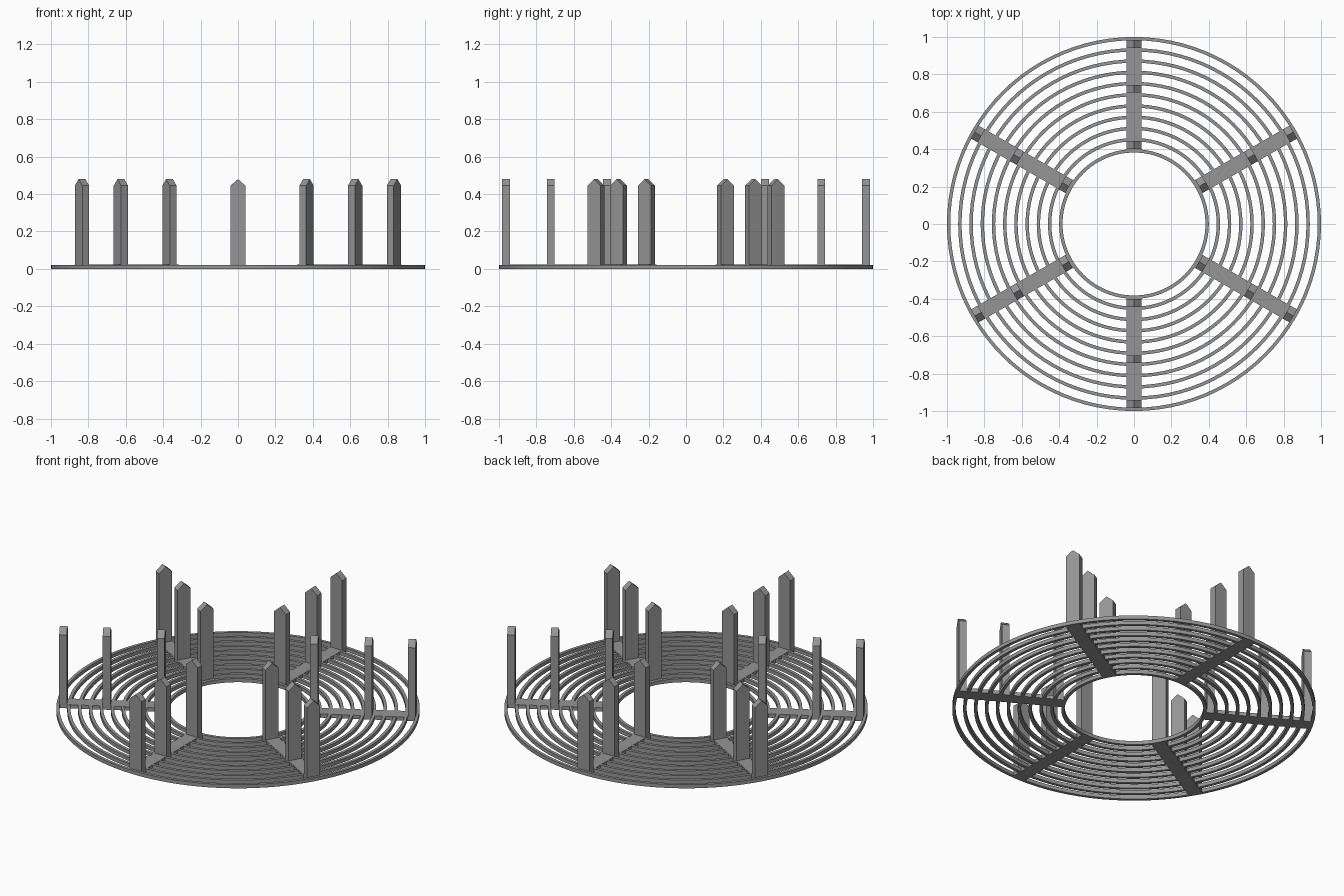
import bpy, bmesh, math
from mathutils import Matrix

if "Cube" in bpy.data.objects:
    bpy.data.objects.remove(bpy.data.objects["Cube"])

metal = bpy.data.materials.new("grey_metal")
metal.diffuse_color = (0.3, 0.3, 0.3, 1)
metal.use_nodes = True
metal.node_tree.nodes["Principled BSDF"].inputs["Base Color"].default_value = metal.diffuse_color


def add_object(name, bm):
    bmesh.ops.recalc_face_normals(bm, faces=bm.faces)
    mesh = bpy.data.meshes.new(name)
    bm.to_mesh(mesh)
    bm.free()
    mesh.materials.append(metal)
    obj = bpy.data.objects.new(name, mesh)
    bpy.context.collection.objects.link(obj)
    return obj


def ring(name, outer, width, height, sides=96):
    # Square section spun around the vertical axis
    bm = bmesh.new()
    section = [(outer - width, 0), (outer, 0), (outer, height), (outer - width, height)]
    loops = []
    for i in range(sides):
        a = 2 * math.pi * i / sides
        loops.append([bm.verts.new((r * math.cos(a), r * math.sin(a), z)) for r, z in section])
    for i in range(sides):
        p, q = loops[i], loops[(i + 1) % sides]
        for k in range(4):
            n = (k + 1) % 4
            bm.faces.new((p[k], q[k], q[n], p[n]))
    obj = add_object(name, bm)
    bpy.ops.object.select_all(action='DESELECT')
    obj.select_set(True)
    bpy.context.view_layer.objects.active = obj
    bpy.ops.object.shade_smooth_by_angle(angle=math.radians(30))


def extruded(name, profile, r0, r1, angle):
    # Profile across the spoke, extruded outward from r0 to r1
    bm = bmesh.new()
    face = bm.faces.new([bm.verts.new((r0, y, z)) for y, z in profile])
    out = bmesh.ops.extrude_face_region(bm, geom=[face])
    verts = [v for v in out["geom"] if isinstance(v, bmesh.types.BMVert)]
    bmesh.ops.translate(bm, verts=verts, vec=(r1 - r0, 0, 0))
    bm.transform(Matrix.Rotation(angle, 4, 'Z'))
    add_object(name, bm)


# Concentric rings
for i in range(11):
    ring(f"ring_{i + 1}", 0.4 + 0.06 * i, 0.018, 0.022)

# Six spokes, each with three pointed posts
half = 0.04
bar = [(-half, 0), (half, 0), (half, 0.0225), (-half, 0.0225)]
stake = [(-half, 0.01), (half, 0.01), (half, 0.445), (0, 0.48), (-half, 0.445)]
for s in range(6):
    angle = math.radians(30 + 60 * s)
    extruded(f"spoke_{s + 1}", bar, 0.386, 0.985, angle)
    for p, r in enumerate((0.402, 0.702, 0.942)):
        extruded(f"post_{s + 1}_{p + 1}", stake, r, r + 0.042, angle)
